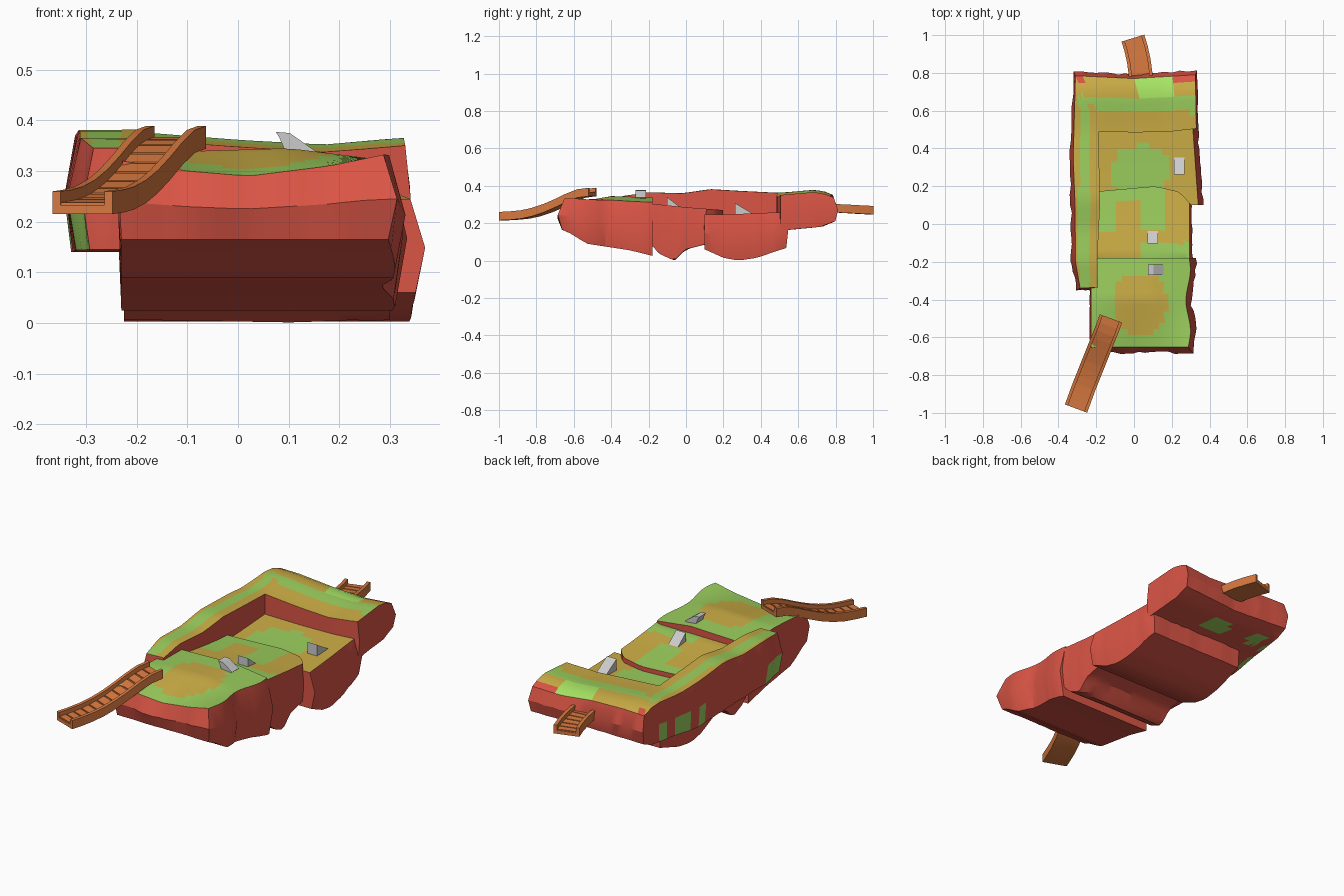
import bpy, bmesh, math, random
from mathutils import Vector

if "Cube" in bpy.data.objects:
    bpy.data.objects.remove(bpy.data.objects["Cube"])

rng = random.Random(4)
RED, GREEN, OCHRE, LIME = range(4)


def material(name, rgb):
    m = bpy.data.materials.new(name)
    m.diffuse_color = (*rgb, 1)
    m.use_nodes = True
    m.node_tree.nodes["Principled BSDF"].inputs["Base Color"].default_value = m.diffuse_color
    return m


GROUND = [material("red_rock", (0.70, 0.09, 0.06)), material("grass", (0.33, 0.62, 0.11)),
          material("dry_grass", (0.60, 0.42, 0.06)), material("bright_grass", (0.40, 0.80, 0.13))]
WOOD = [material("orange_wood", (0.68, 0.19, 0.05))]


def lerp(table, t):
    """Piecewise-linear lookup; works for numbers and for vectors."""
    for (a, p), (b, q) in zip(table, table[1:]):
        if t <= b:
            return p + (q - p) * max(0, (t - a) / (b - a))
    return table[-1][1]


def finish(name, bm, mats=()):
    bmesh.ops.recalc_face_normals(bm, faces=bm.faces)
    me = bpy.data.meshes.new(name)
    bm.to_mesh(me)
    bm.free()
    ob = bpy.data.objects.new(name, me)
    bpy.context.collection.objects.link(ob)
    for m in mats:
        me.materials.append(m)
    bpy.ops.object.select_all(action='DESELECT')
    ob.select_set(True)
    bpy.context.view_layer.objects.active = ob
    bpy.ops.object.shade_smooth_by_angle(angle=math.radians(28))
    return ob


def slab(name, nu, nv, pos, top, bot, bulge, top_col, low_col=lambda c: RED):
    """Rock slab: top and bottom height grids joined by a wall with a bulging middle."""
    bm = bmesh.new()
    P = [[Vector(pos(i / nu, j / nv)) for j in range(nv + 1)] for i in range(nu + 1)]
    T = [[bm.verts.new((p.x, p.y, top(p.x, p.y))) for p in row] for row in P]
    B = [[bm.verts.new((p.x, p.y, max(0, bot(p.x, p.y)))) for p in row] for row in P]
    for i in range(nu):
        for j in range(nv):
            for g, col in ((T, top_col), (B, low_col)):
                f = bm.faces.new((g[i][j], g[i + 1][j], g[i + 1][j + 1], g[i][j + 1]))
                f.material_index = col(f.calc_center_median())
    loop = [(i, 0) for i in range(nu)] + [(nu, j) for j in range(nv)]
    loop += [(i, nv) for i in range(nu, 0, -1)] + [(0, j) for j in range(nv, 0, -1)]
    mid = []
    for i, j in loop:
        off = Vector((0, 0))
        for on, a, b, amount in ((i == 0, 1, j, bulge[0]), (i == nu, nu - 1, j, bulge[1]),
                                 (j == 0, i, 1, bulge[2]), (j == nv, i, nv - 1, bulge[3])):
            if on:
                off += (P[i][j] - P[a][b]).normalized() * amount * rng.uniform(0.65, 1.1)
        t, b = T[i][j].co, B[i][j].co
        mid.append(bm.verts.new((t.x + off.x, t.y + off.y, b.z + (t.z - b.z) * 0.48)))
        B[i][j].co.x += off.x * 0.35
        B[i][j].co.y += off.y * 0.35
    n = len(loop)
    for k in range(n):
        (a, b), (c, d) = loop[k], loop[(k + 1) % n]
        m0, m1 = mid[k], mid[(k + 1) % n]
        bm.faces.new((T[a][b], T[c][d], m1, m0))
        f = bm.faces.new((m0, m1, B[c][d], B[a][b]))
        f.material_index = low_col(f.calc_center_median())
    return finish(name, bm, GROUND)


def inside(c, cx, cy, rx, ry):
    return abs((c.x - cx) / rx) ** 3 + abs((c.y - cy) / ry) ** 3 < 1


# front terrace: grass with a dry patch
def front_top(x, y):
    edge = lerp([(-0.23, 0.32), (-0.1, 0.30), (0.02, 0.29), (0.18, 0.31), (0.3, 0.335)], x)
    back = lerp([(-0.23, 0.335), (0.1, 0.345), (0.3, 0.32)], x)
    return lerp([(-0.65, edge), (-0.4, back), (-0.18, back - 0.008)], y)


slab("front_terrace", 16, 15,
     lambda u, v: (-0.228 + u * (0.515 + 0.012 * math.sin(v * 9)), -0.65 + v * 0.47),
     front_top,
     lambda x, y: lerp([(-0.65, 0.165), (-0.53, 0.09), (-0.3, 0.055), (-0.18, 0.025)], y),
     (0.008, 0.034, 0.036, 0),
     lambda c: OCHRE if inside(c, 0.03, -0.42, 0.14, 0.16) else GREEN)


# middle terrace
def middle_col(c):
    if c.y < -0.1:
        return GREEN if c.x > 0.04 else OCHRE
    if c.x > 0.18 or (-0.1 < c.x < 0.04 and c.y < 0.12) or c.y < -0.03:
        return OCHRE
    return GREEN


slab("middle_terrace", 16, 14,
     lambda u, v: (-0.225 + u * 0.52,
                   -0.26 + v * (0.43 + lerp([(0, 0), (0.65, 0.03), (0.9, 0), (1, -0.06)], u))),
     lambda x, y: lerp([(-0.26, 0.21), (-0.19, 0.305), (0, 0.285), (0.2, 0.27)], y),
     lambda x, y: lerp([(-0.26, 0.17), (-0.14, 0.035), (-0.06, 0), (0, 0.06), (0.2, 0.11)], y),
     (0, 0.018, 0, 0), middle_col)

# rear terrace
slab("rear_terrace", 16, 13,
     lambda u, v: (-0.225 + u * (0.565 - 0.03 * v), 0.1 + v * 0.43),
     lambda x, y: lerp([(0.1, 0.245), (0.3, 0.25), (0.54, 0.26)], y),
     lambda x, y: lerp([(0.1, 0.06), (0.2, 0.015), (0.28, 0), (0.38, 0.015), (0.54, 0.07)], y),
     (0, 0.028, 0, 0.015),
     lambda c: GREEN if inside(c, 0.035, 0.28, 0.145, 0.135) else OCHRE)

# L-shaped ridge along the left side and the back
OUTER = [(0, Vector((-0.285, -0.34))), (0.12, Vector((-0.31, -0.2))), (0.3, Vector((-0.312, 0.1))),
         (0.42, Vector((-0.322, 0.35))), (0.6, Vector((-0.31, 0.785))), (0.8, Vector((0, 0.77))),
         (1, Vector((0.325, 0.79)))]
INNER = [(0, Vector((-0.19, -0.335))), (0.12, Vector((-0.195, -0.2))), (0.3, Vector((-0.18, 0.1))),
         (0.6, Vector((-0.188, 0.488))), (0.75, Vector((0.02, 0.485))), (0.9, Vector((0.2, 0.49))),
         (1, Vector((0.33, 0.505)))]


def ridge_pos(u, v):
    o, i = lerp(OUTER, u), lerp(INNER, u)
    return o + (i - o) * v


def ridge_top(x, y):
    z = lerp([(-0.34, 0.345), (-0.2, 0.365), (-0.02, 0.36), (0.13, 0.382), (0.3, 0.372),
              (0.5, 0.362), (0.68, 0.378), (0.74, 0.37), (0.8, 0.345)], y)
    return z + lerp([(-0.2, 0), (0, -0.015), (0.17, -0.025), (0.33, -0.012)], x)


def ridge_col(c):
    if 0.01 < c.x < 0.22 and c.y > 0.66:
        return LIME
    if c.y > 0.765:
        return RED
    strip = 0.59 < c.y < 0.68 if c.x > -0.22 else -0.29 < c.x < -0.235 and c.y < 0.68
    return GREEN if strip else OCHRE


def ridge_low(c):
    left = c.x < -0.3 and (c.y < -0.2 or 0.32 < c.y < 0.38 or 0.44 < c.y < 0.53 or 0.6 < c.y < 0.66)
    under = c.z < 0.23 and 0.6 < c.y < 0.7 and (-0.06 < c.x < 0.08 or -0.27 < c.x < -0.2)
    return GREEN if left or under else RED


slab("ridge", 40, 8, ridge_pos, ridge_top,
     lambda x, y: lerp([(-0.34, 0.145), (0.4, 0.14), (0.55, 0.165), (0.72, 0.18), (0.8, 0.215)], y),
     (0.012, 0.012, 0.026, 0), ridge_col, ridge_low)


# plank bridges: a trough with rails swept along a path, planks laid on its deck
def bridge(name, path, width, planks):
    bm = bmesh.new()
    w, t, h, d = width / 2, 0.017, 0.045, 0.018
    prof = [(-w, 0), (w, 0), (w, h), (w - t, h), (w - t, d), (t - w, d), (t - w, h), (-w, h)]
    pts = [Vector(p) for p in path]
    sides = []
    for k in range(len(pts)):
        run = pts[min(k + 1, len(pts) - 1)] - pts[max(k - 1, 0)]
        sides.append(Vector((run.y, -run.x, 0)).normalized())
    rings = [[bm.verts.new(p + s * a + Vector((0, 0, b))) for a, b in prof]
             for p, s in zip(pts, sides)]
    for r, q in zip(rings, rings[1:]):
        for k in range(8):
            bm.faces.new((r[k], r[k - 1], q[k - 1], q[k]))
    bm.faces.new(rings[0])
    bm.faces.new(rings[-1])
    table = [(k / (len(pts) - 1), p) for k, p in enumerate(pts)]
    stable = [(k / (len(pts) - 1), s) for k, s in enumerate(sides)]
    for n in range(planks):
        ends = []
        for f in (n + 0.06, n + 0.9):
            p, s = lerp(table, f / planks), lerp(stable, f / planks)
            ends.append([bm.verts.new(p + s * a + Vector((0, 0, b)))
                         for a, b in ((t - w, d - 0.004), (w - t, d - 0.004),
                                      (w - t, d + 0.005), (t - w, d + 0.005))])
        for k in range(4):
            bm.faces.new((ends[0][k], ends[0][k - 1], ends[1][k - 1], ends[1][k]))
        bm.faces.new(ends[0])
        bm.faces.new(ends[1])
    finish(name, bm, WOOD)


bridge("front_bridge", [(-0.122, -0.50, 0.344), (-0.144, -0.56, 0.336), (-0.168, -0.62, 0.312),
                        (-0.192, -0.68, 0.283), (-0.216, -0.74, 0.257), (-0.24, -0.80, 0.237),
                        (-0.264, -0.86, 0.224), (-0.286, -0.92, 0.218), (-0.307, -0.977, 0.215)],
       0.126, 12)
bridge("back_bridge", [(0.037, 0.74, 0.258), (0.034, 0.80, 0.257), (0.026, 0.86, 0.254),
                       (0.012, 0.925, 0.25), (-0.006, 0.984, 0.247)], 0.126, 7)


# small grey ramps
def ramp(name, loc, prof, width, heading):
    bm = bmesh.new()
    c, s = math.cos(heading), math.sin(heading)
    ends = [[bm.verts.new((loc[0] + a * c - w * s, loc[1] + a * s + w * c, loc[2] + b))
             for a, b in prof] for w in (-width / 2, width / 2)]
    for k in range(len(prof)):
        bm.faces.new((ends[0][k], ends[0][k - 1], ends[1][k - 1], ends[1][k]))
    bm.faces.new(ends[0])
    bm.faces.new(ends[1])
    finish(name, bm)


ramp("front_ramp", (0.112, -0.242, 0.335),
     [(-0.037, 0.042), (-0.01, 0.04), (0.043, 0.003), (0.035, -0.005), (-0.015, -0.005), (-0.03, 0.03)],
     0.055, 0)
ramp("middle_ramp", (0.10, -0.07, 0.285), [(-0.032, 0.055), (0.032, 0.005), (-0.032, -0.005)],
     0.055, math.pi / 2)
ramp("rear_ramp", (0.24, 0.308, 0.247), [(-0.045, 0.06), (0.045, 0.006), (-0.045, -0.005)],
     0.055, math.pi / 2)
